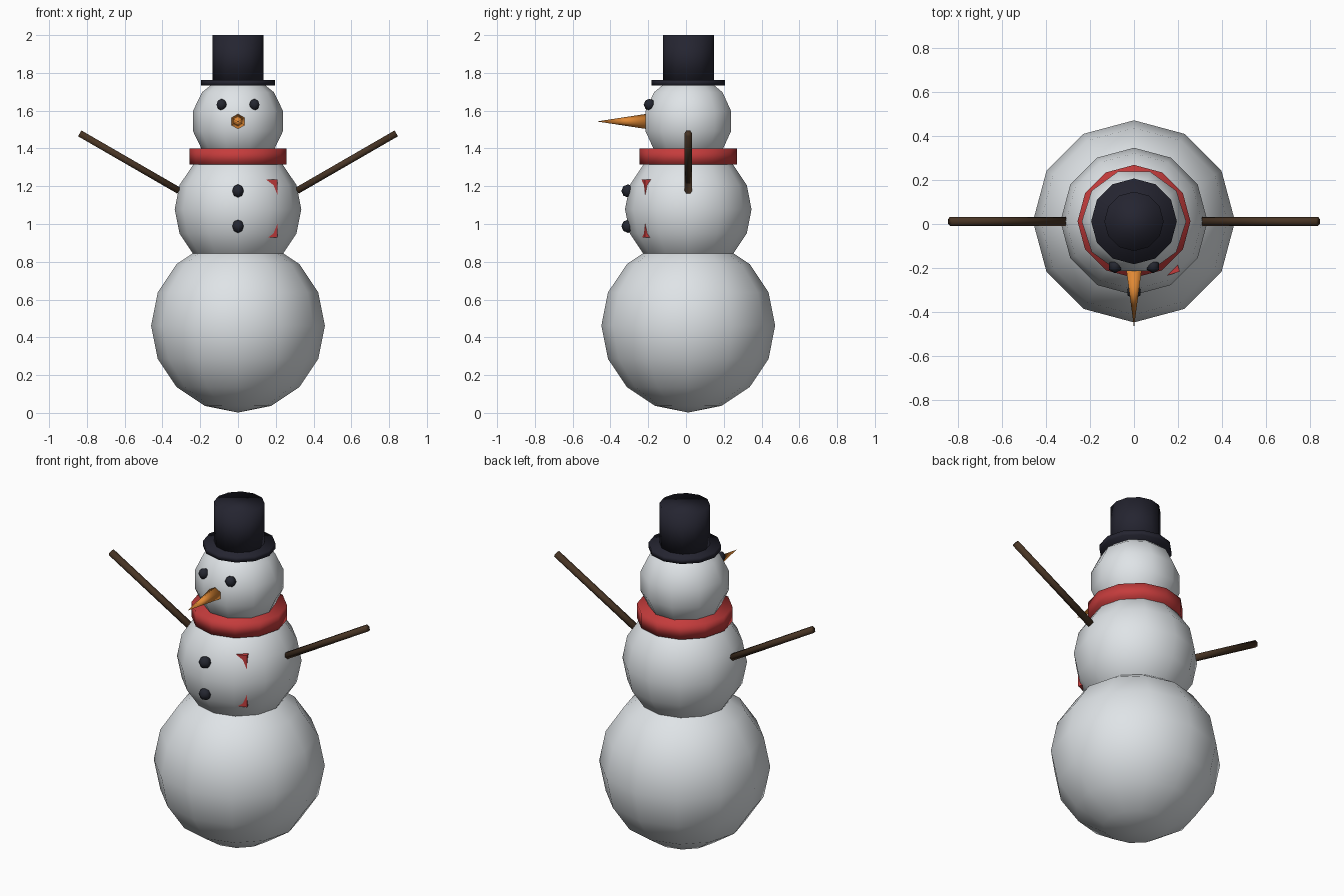
import bpy
from math import radians, pi
from mathutils import Vector

if "Cube" in bpy.data.objects:
    bpy.data.objects.remove(bpy.data.objects["Cube"])

Y = 0.012  # shared body axis


def material(name, rgb):
    mat = bpy.data.materials.new(name)
    mat.use_nodes = True
    color = (*rgb, 1)
    mat.diffuse_color = color
    bsdf = mat.node_tree.nodes["Principled BSDF"]
    bsdf.inputs["Base Color"].default_value = color
    bsdf.inputs["Roughness"].default_value = 0.9
    return mat


snow = material("snow white", (0.84, 0.88, 0.91))
coal = material("coal black", (0.018, 0.020, 0.030))
hat_black = material("hat black", (0.018, 0.018, 0.030))
red = material("scarf red", (0.56, 0.045, 0.045))
orange = material("carrot orange", (0.75, 0.25, 0.035))
brown = material("twig brown", (0.065, 0.035, 0.018))


def finish(name, mat, smooth=True):
    obj = bpy.context.object
    obj.name = name
    obj.data.materials.append(mat)
    if smooth:
        bpy.ops.object.shade_smooth()
    return obj


def ball(name, mat, radius, loc, segments, rings, turn=0):
    bpy.ops.mesh.primitive_uv_sphere_add(segments=segments, ring_count=rings, radius=radius,
                                         location=loc, rotation=(0, 0, turn))
    return finish(name, mat)


def drum(name, mat, radius, low, high):
    bpy.ops.mesh.primitive_cylinder_add(vertices=12, radius=radius, depth=high - low,
                                        location=(0, Y, (low + high) / 2))
    return finish(name, mat)


# Snow body
ball("lower_body", snow, 0.46, (0, Y, 0.462), 12, 8)
ball("middle_body", snow, 0.335, (0, Y, 1.078), 12, 8)
ball("head", snow, 0.244, (0, Y, 1.545), 10, 7, pi / 2)

# Hat
drum("hat_brim", hat_black, 0.195, 1.733, 1.763)
drum("hat_crown", hat_black, 0.135, 1.75, 2.0)

# Scarf and its half-buried hanging end
drum("scarf_band", red, 0.257, 1.315, 1.4)
bpy.ops.mesh.primitive_cube_add(size=1, rotation=(0, 0, radians(18)))
tail = finish("scarf_tail", red, smooth=False)
tail.scale = (0.1, 0.05, 0.305)
corner = Vector((0.05, -0.025, 0))
corner.rotate(tail.rotation_euler)
tail.location = Vector((0.209, -0.216, 1.082)) - corner

# Carrot nose
bpy.ops.mesh.primitive_cone_add(vertices=6, radius1=0.04, radius2=0, depth=0.262,
                                location=(0, -0.341, 1.543), rotation=(pi / 2, 0, 0))
finish("nose", orange)

# Eyes and buttons
for side, label in ((1, "left"), (-1, "right")):
    ball(label + "_eye", coal, 0.031, (side * 0.087, -0.193, 1.632), 6, 4)
for label, z in (("upper", 1.175), ("lower", 0.988)):
    ball(label + "_button", coal, 0.035, (0, -0.307, z), 6, 4)

# Stick arms
for side, label in ((1, "left"), (-1, "right")):
    bpy.ops.mesh.primitive_cylinder_add(vertices=6, radius=0.0205, depth=0.607,
                                        location=(side * 0.575, Y, 1.328),
                                        rotation=(0, side * radians(60), 0))
    arm = finish(label + "_arm", brown)
    arm.rotation_mode = "QUATERNION"
    arm.rotation_quaternion = Vector((side * 0.866, 0, 0.5)).to_track_quat("Z", "Y")
    # Turn the six-sided section so that a ridge runs along the top
    arm.data.transform(arm.matrix_world.to_3x3().to_4x4().Identity(4))
    for v in arm.data.vertices:
        v.co.x, v.co.y = -v.co.y, v.co.x
